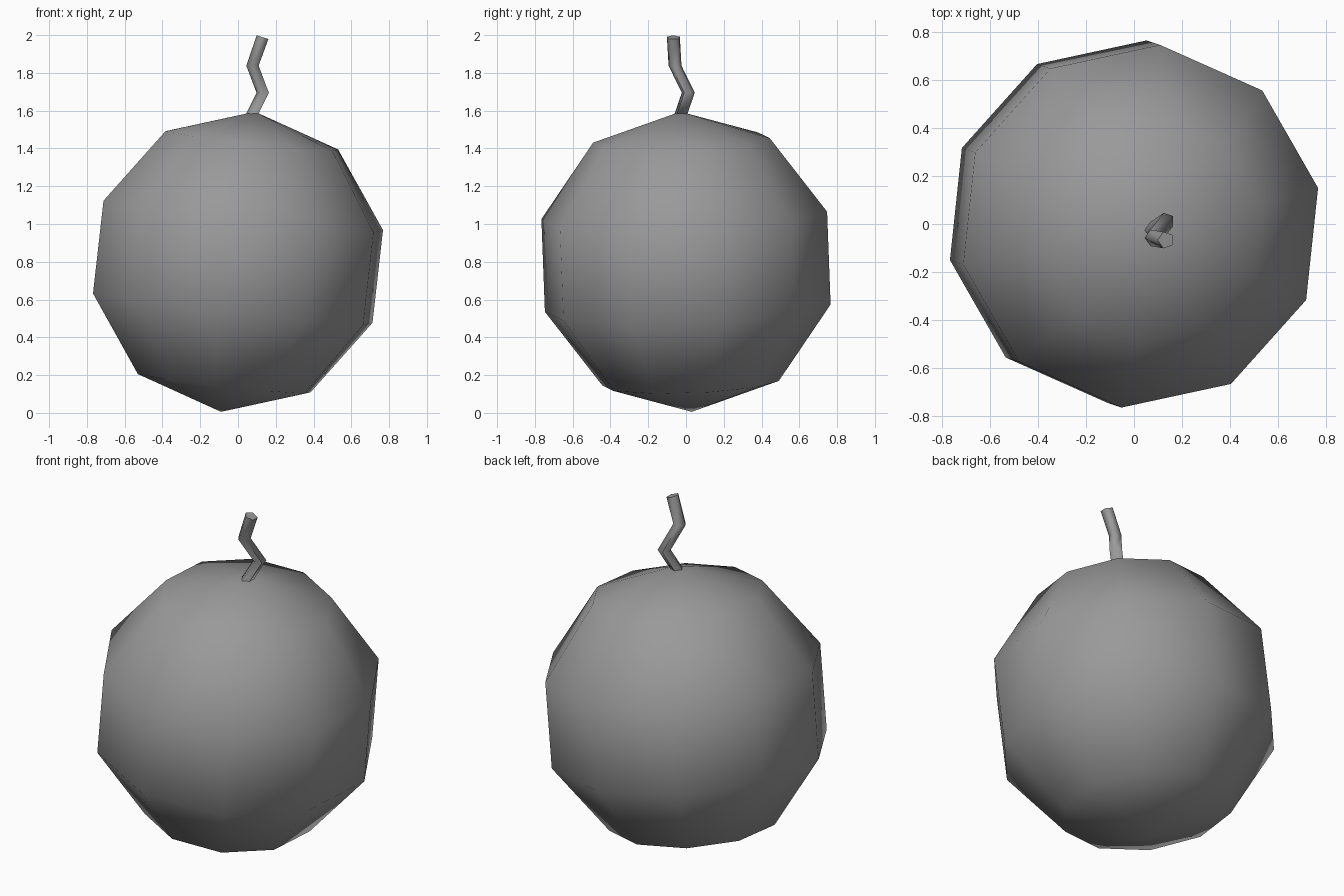
import bpy, bmesh, math
from mathutils import Matrix, Vector

cube = bpy.data.objects.get("Cube")
if cube:
    bpy.data.objects.remove(cube, do_unlink=True)

grey = bpy.data.materials.new("plain grey")
grey.use_nodes = True
colour = (0.32, 0.32, 0.32, 1)
grey.diffuse_color = colour
grey.node_tree.nodes["Principled BSDF"].inputs["Base Color"].default_value = colour


def finish(bm, name, sharp_angle):
    """Turn a bmesh into a smooth shaded object."""
    bmesh.ops.recalc_face_normals(bm, faces=bm.faces)
    for face in bm.faces:
        face.smooth = True
    for edge in bm.edges:
        edge.smooth = edge.calc_face_angle(0) < sharp_angle
    mesh = bpy.data.meshes.new(name)
    bm.to_mesh(mesh)
    bm.free()
    mesh.materials.append(grey)
    obj = bpy.data.objects.new(name, mesh)
    bpy.context.collection.objects.link(obj)
    return obj


# Round body: coarse sphere with a slightly leaning axis
RADIUS = 0.8
axis = Vector((0.09, -0.03, 0.795))
lean = Vector((0, 0, 1)).rotation_difference(axis).to_matrix().to_4x4()
turn = Matrix.Rotation(math.radians(-6), 4, 'Z')
bm = bmesh.new()
bmesh.ops.create_uvsphere(bm, u_segments=10, v_segments=5, radius=RADIUS,
                          matrix=Matrix.Translation((0, 0, RADIUS)) @ lean @ turn)
finish(bm, "round_body", math.pi)

# Crooked stem: five-sided tube through level rings, with a slanted tip
SIDES = 5
STEM_RADIUS = 0.036
# ring centre and tilt about y in degrees
rings = [((0.063, -0.038, 1.55), 0),
         ((0.134, 0.012, 1.695), 0),
         ((0.080, -0.058, 1.838), 0),
         ((0.133, -0.067, 1.988), 18)]
bm = bmesh.new()
loops = []
for centre, tilt in rings:
    rotation = Matrix.Rotation(math.radians(tilt), 3, 'Y')
    loop = []
    for i in range(SIDES):
        a = math.pi + math.tau * i / SIDES
        offset = Vector((math.cos(a), math.sin(a), 0)) * STEM_RADIUS
        loop.append(bm.verts.new(Vector(centre) + rotation @ offset))
    loops.append(loop)
for low, high in zip(loops, loops[1:]):
    for i in range(SIDES):
        j = (i + 1) % SIDES
        bm.faces.new((low[i], low[j], high[j], high[i]))
bm.faces.new(loops[0])
bm.faces.new(loops[-1])
finish(bm, "crooked_stem", math.radians(75))
